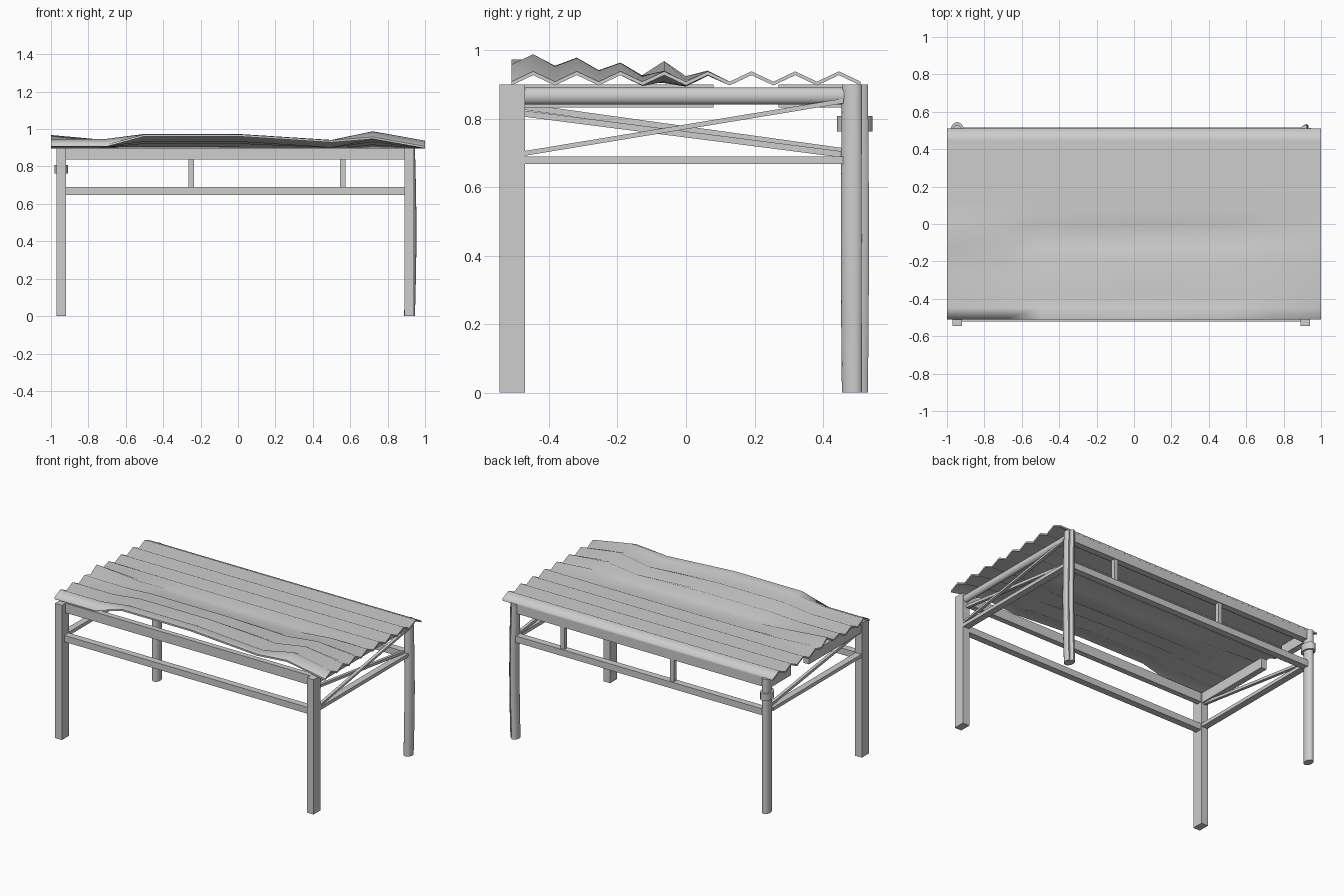
import bpy, bmesh, math
from mathutils import Vector

cube = bpy.data.objects.get("Cube")
if cube:
    bpy.data.objects.remove(cube)

grey = bpy.data.materials.new("plain grey")
grey.use_nodes = True
grey.diffuse_color = (0.61, 0.61, 0.61, 1)
grey.node_tree.nodes["Principled BSDF"].inputs["Base Color"].default_value = grey.diffuse_color


def finish(name, bm, smooth=None):
    bmesh.ops.recalc_face_normals(bm, faces=bm.faces)
    mesh = bpy.data.meshes.new(name)
    bm.to_mesh(mesh)
    bm.free()
    mesh.materials.append(grey)
    obj = bpy.data.objects.new(name, mesh)
    bpy.context.collection.objects.link(obj)
    if smooth:
        bpy.ops.object.select_all(action="DESELECT")
        obj.select_set(True)
        bpy.context.view_layer.objects.active = obj
        bpy.ops.object.shade_smooth_by_angle(angle=math.radians(smooth))
    return obj


def box(name, x, y, z):
    bm = bmesh.new()
    bmesh.ops.create_cube(bm, size=1)
    for v in bm.verts:
        v.co = Vector(r[0] if c < 0 else r[1] for r, c in zip((x, y, z), v.co))
    return finish(name, bm)


def tube(name, start, end, rx, ry, sides=16):
    """Oval cylinder between two points."""
    start, end = Vector(start), Vector(end)
    axis = end - start
    bm = bmesh.new()
    bmesh.ops.create_cone(bm, cap_ends=True, segments=sides, radius1=1, radius2=1, depth=axis.length)
    turn = axis.to_track_quat("Z", "Y")
    for v in bm.verts:
        v.co = turn @ Vector((v.co.x * rx, v.co.y * ry, v.co.z)) + (start + end) / 2
    return finish(name, bm, 40)


def brace(name, x, z_front, z_back, width=0.02, height=0.018):
    """Slanted bar across one end of the frame."""
    bm = bmesh.new()
    bmesh.ops.create_cube(bm, size=1)
    for v in bm.verts:
        front = v.co.y < 0
        v.co = (x + v.co.x * width, -0.475 if front else 0.46,
                (z_front if front else z_back) + v.co.z * height)
    return finish(name, bm)


# Front posts
box("front_right_post", (-0.97, -0.92), (-0.545, -0.47), (0, 0.9))
box("front_left_post", (0.89, 0.94), (-0.545, -0.47), (0, 0.9))

# Round back post with its collar
tube("back_right_post", (-0.945, 0.495, 0), (-0.945, 0.495, 0.9), 0.025, 0.036)
tube("back_right_collar", (-0.945, 0.493, 0.762), (-0.945, 0.493, 0.808), 0.037, 0.052)

# Crushed, slightly bowed back post with a crease down its outer corner
bm = bmesh.new()
rings = []
levels = 7
sides = 20
for i in range(levels):
    t = i / (levels - 1)
    bulge = math.sin(math.pi * t)
    ring = []
    for j in range(sides):
        a = math.tau * j / sides
        away = abs((a - math.radians(54) + math.pi) % math.tau - math.pi)
        r = 1 - 0.45 * max(0, 1 - away / 0.5)
        ring.append(bm.verts.new((0.917 + 0.008 * bulge + 0.029 * r * math.cos(a),
                                  0.493 + (0.038 + 0.003 * bulge) * r * math.sin(a), 0.9 * t)))
    rings.append(ring)
for low, high in zip(rings, rings[1:]):
    for j in range(sides):
        k = (j + 1) % sides
        bm.faces.new((low[j], low[k], high[k], high[j]))
bm.faces.new(rings[0])
bm.faces.new(rings[-1])
finish("back_left_crushed_post", bm, 45)

# Long beams and rails
box("front_top_beam", (-0.925, 0.895), (-0.509, -0.472), (0.837, 0.9))
box("back_top_beam", (-0.93, 0.9), (0.465, 0.509), (0.837, 0.9))
box("front_lower_rail", (-0.925, 0.895), (-0.52, -0.475), (0.647, 0.69))
box("back_lower_rail", (-0.93, 0.9), (0.47, 0.515), (0.647, 0.69))
for n, x in enumerate((-0.25, 0.56)):
    box(f"back_strut_{n + 1}", (x - 0.014, x + 0.014), (0.476, 0.504), (0.685, 0.84))

# End frames: broken beam on the right, pipe on the left
box("right_beam_front_piece", (-0.965, -0.925), (-0.475, 0.08), (0.832, 0.9))
box("right_beam_back_piece", (-0.965, -0.925), (0.27, 0.48), (0.832, 0.9))
tube("left_top_pipe", (0.915, -0.475, 0.866), (0.915, 0.465, 0.866), 0.02, 0.025)
for side, x in (("right", -0.945), ("left", 0.915)):
    box(side + "_lower_rail", (x - 0.022, x + 0.022), (-0.475, 0.465), (0.667, 0.69))
brace("right_brace", -0.945, 0.835, 0.705)
brace("left_brace_falling", 0.905, 0.815, 0.695)
brace("left_brace_rising", 0.928, 0.698, 0.852, height=0.014)

# Corrugated roof: each column gives x, front lift, front hump, mid sag, mid ridge
columns = ((-1, 0.01, 0, 0, 0.03), (-0.7, 0.01, 0, 0.3, 0.01), (-0.5, 0.036, 0, 0.6, 0),
           (0, 0.036, 0, 1, 0), (0.5, 0.004, 0, 0.8, 0), (0.72, 0, 0.05, 0.4, 0), (1, 0, 0, 0, 0))
folds = 16


def clamp(v):
    return max(0, min(1, v))


bm = bmesh.new()
rows = []
for k in range(folds + 1):
    y = -0.51 + 1.02 * k / folds
    front = clamp((-0.05 - y) / 0.3)
    hump = clamp(-y / 0.42) ** 0.8
    middle = clamp(1 - abs(y + 0.065) / 0.14)
    crest = k % 2
    row = []
    for x, lift, bump, sag, ridge in columns:
        z = (0.938 if crest else 0.908) + lift * front + bump * hump + ridge * middle
        z -= sag * middle * (0.025 if crest else 0.006)
        # The front lip curls up between the right end and the hump
        if k == 0 and abs(x) < 0.6:
            z += 0.028
        row.append(bm.verts.new((x, y, z)))
    rows.append(row)
for near, far in zip(rows, rows[1:]):
    for i in range(len(columns) - 1):
        bm.faces.new((near[i], near[i + 1], far[i + 1], far[i]))
# Give the sheet its thickness, downward
sheet = bmesh.ops.extrude_face_region(bm, geom=bm.faces[:], use_keep_orig=True)
for item in sheet["geom"]:
    if isinstance(item, bmesh.types.BMVert):
        item.co.z -= 0.011
finish("corrugated_roof", bm, 65)
